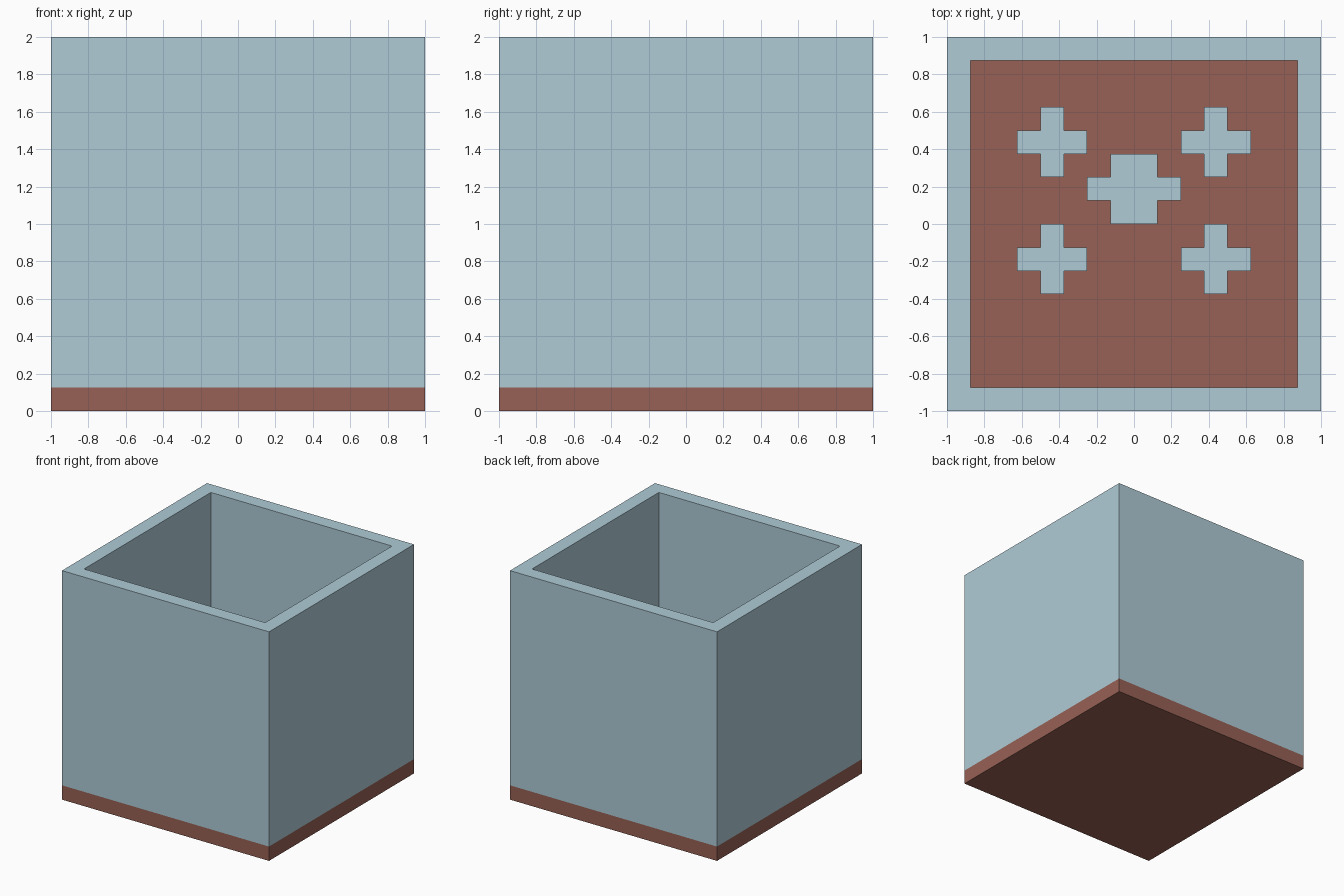
import bpy, bmesh
from mathutils import Vector

U = 0.125  # block unit: wall, floor and cross thickness

if "Cube" in bpy.data.objects:
    bpy.data.objects.remove(bpy.data.objects["Cube"], do_unlink=True)


def material(name, rgb):
    m = bpy.data.materials.new(name)
    m.use_nodes = True
    m.diffuse_color = (*rgb, 1)
    m.node_tree.nodes["Principled BSDF"].inputs["Base Color"].default_value = (*rgb, 1)
    return m


blue = material("pale_blue", (0.43, 0.6, 0.67))
brown = material("red_brown", (0.31, 0.12, 0.09))


def finish(name, bm, mats):
    mesh = bpy.data.meshes.new(name)
    bm.normal_update()
    bm.to_mesh(mesh)
    bm.free()
    for m in mats:
        mesh.materials.append(m)
    obj = bpy.data.objects.new(name, mesh)
    bpy.context.collection.objects.link(obj)
    return obj


# Open box: brown bottom layer and floor, blue walls above
bm = bmesh.new()
bmesh.ops.create_cube(bm, size=2)
bmesh.ops.translate(bm, verts=bm.verts, vec=(0, 0, 1))
bmesh.ops.bisect_plane(bm, geom=bm.verts[:] + bm.edges[:] + bm.faces[:],
                       plane_co=(0, 0, U), plane_no=(0, 0, 1))
bm.normal_update()
top = max(bm.faces, key=lambda f: f.calc_center_median().z)
bmesh.ops.inset_region(bm, faces=[top], thickness=U, use_even_offset=True)
floor = bmesh.ops.extrude_discrete_faces(bm, faces=[top])["faces"][0]
bmesh.ops.translate(bm, verts=floor.verts, vec=(0, 0, U - 2))
for f in bm.faces:
    f.material_index = 1 if f.calc_center_median().z < U + 0.01 else 0
finish("open_box", bm, [blue, brown])


# Raised crosses on the floor, given by centre and half width of the upright bar
def cross(name, x, y, half):
    a, b = half, half + U      # upright and crossbar half widths
    c, d = U / 2, 1.5 * U      # crossbar and upright half heights
    corner = [(b, c), (a, c), (a, d)]
    outline = (corner
               + [(-px, py) for px, py in reversed(corner)]
               + [(-px, -py) for px, py in corner]
               + [(px, -py) for px, py in reversed(corner)])
    bm = bmesh.new()
    face = bm.faces.new([bm.verts.new((x + px, y + py, U)) for px, py in outline])
    cap = bmesh.ops.extrude_face_region(bm, geom=[face])["geom"]
    bmesh.ops.translate(bm, vec=Vector((0, 0, U)),
                        verts=[v for v in cap if isinstance(v, bmesh.types.BMVert)])
    bmesh.ops.recalc_face_normals(bm, faces=bm.faces)
    finish(name, bm, [blue])


for side, sx in (("left", 1), ("right", -1)):
    for end, y in (("back", 3.5 * U), ("front", -1.5 * U)):
        cross(f"{end}_{side}_cross", sx * 3.5 * U, y, U / 2)
cross("centre_cross", 0, 1.5 * U, U)
